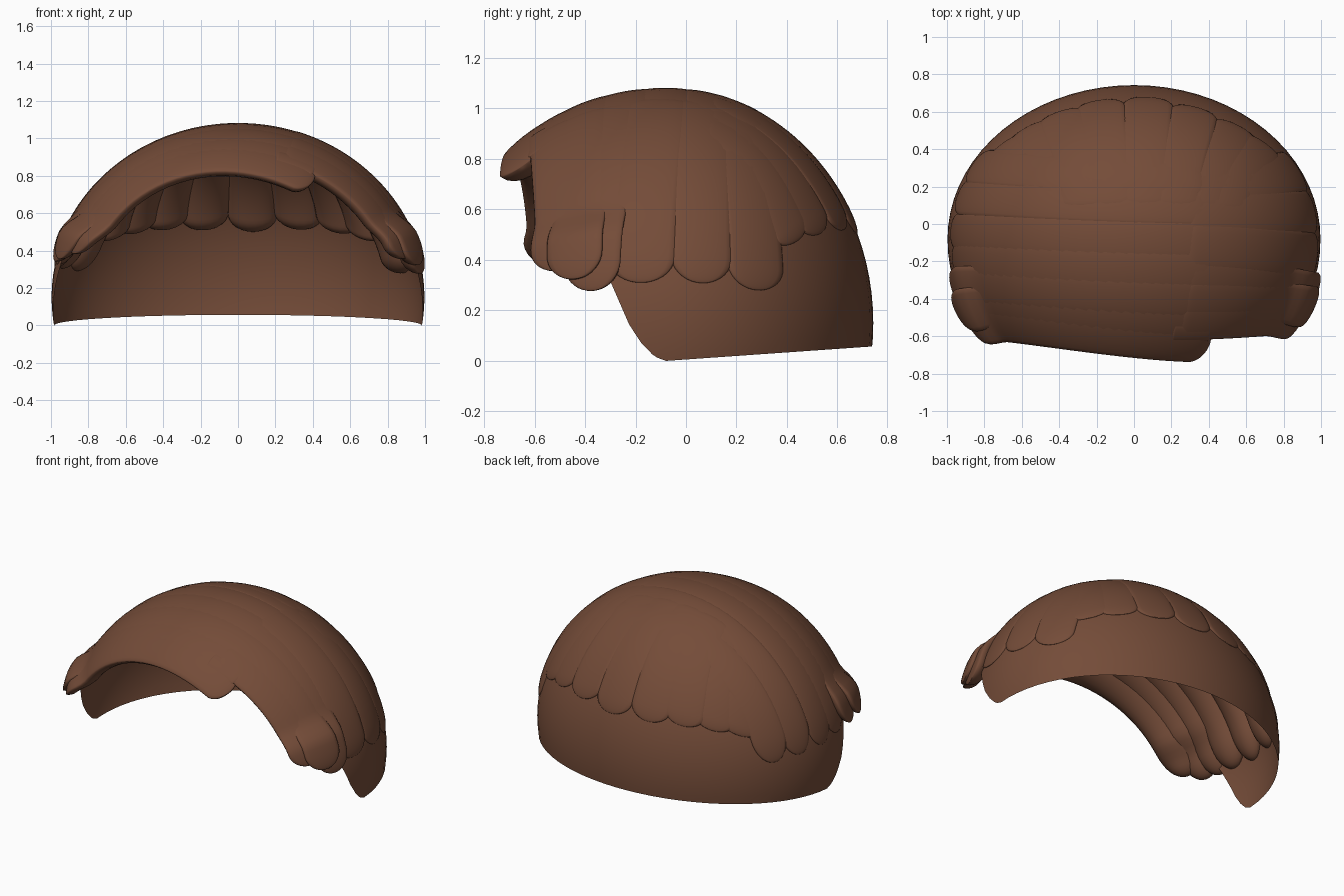
import bpy, bmesh, random
from math import sin, cos, radians, pi, sqrt
from mathutils import Vector

random.seed(4)
if "Cube" in bpy.data.objects:
    bpy.data.objects.remove(bpy.data.objects["Cube"])

brown = bpy.data.materials.new("hair_brown")
brown.use_nodes = True
colour = (0.175, 0.072, 0.04, 1)
brown.diffuse_color = colour
bsdf = brown.node_tree.nodes["Principled BSDF"]
bsdf.inputs["Base Color"].default_value = colour
bsdf.inputs["Roughness"].default_value = 0.8


def on_head(u, r):
    """Map a unit direction to the egg-shaped head, scaled by r."""
    depth = 0.92 if u.y < 0 else 0.825
    return Vector((u.x * r, -0.08 + u.y * depth * r, 0.15 + 0.925 * u.z * r))


def finish(name, bm):
    bmesh.ops.remove_doubles(bm, verts=bm.verts, dist=0.0005)
    bmesh.ops.recalc_face_normals(bm, faces=bm.faces)
    mesh = bpy.data.meshes.new(name)
    bm.to_mesh(mesh)
    bm.free()
    for p in mesh.polygons:
        p.use_smooth = True
    mesh.materials.append(brown)
    obj = bpy.data.objects.new(name, mesh)
    bpy.context.collection.objects.link(obj)


def lock(name, axis, b0, b1, a0, a1, width, lift=0.0, inner=0.09):
    """Flattened tube hugging the head: swings a0..a1 about an axis while
    drifting b0..b1 along it (degrees); lift curls the tip outward."""
    bm = bmesh.new()
    steps, sides = 40, 18
    radius = 0.998 + random.uniform(-0.002, 0.002)
    rings = []
    for i in range(steps + 1):
        t = 0.5 - 0.5 * cos(pi * i / steps)
        swing = a0 + (a1 - a0) * t
        start = max(0, 1 - t / 0.06)
        end = max(0, 1 - (1 - t) / 0.11)
        size = sqrt(max(0, 1 - start ** 2)) * sqrt(max(0, 1 - end ** 2))
        curl = min(1, max(0, (abs(swing) - 58) / 11))
        rise = lift * curl * curl * (3 - 2 * curl)
        ease = t * t * (3 - 2 * t)
        ring = []
        for j in range(sides):
            q = 2 * pi * j / sides
            b = radians(b0 + (b1 - b0) * ease + width * size * cos(q))
            a = radians(swing)
            # Flat outer face, rounded inner face
            bulge = 0.012 * sqrt(sin(q)) if 0 < q < pi else inner * sin(q)
            r = radius + rise + size * bulge
            if axis == "Y":
                u = Vector((cos(b) * sin(a), sin(b), cos(b) * cos(a)))
            else:
                u = Vector((sin(b), cos(b) * sin(a), cos(b) * cos(a)))
            ring.append(bm.verts.new(on_head(u, r)))
        rings.append(ring)
    for r0, r1 in zip(rings, rings[1:]):
        for j in range(sides):
            k = (j + 1) % sides
            bm.faces.new((r0[j], r0[k], r1[k], r1[j]))
    finish(name, bm)


# Scalp: open egg shell, trimmed along the nape and a rounded temple corner
bm = bmesh.new()
bmesh.ops.create_uvsphere(bm, u_segments=72, v_segments=48, radius=1)
for v in bm.verts:
    v.co = on_head(v.co.copy(), 0.997)
trims = [((-0.07, 0), (0.07, -1)), ((-0.1, 0.007), (-0.35, -0.94)),
         ((-0.13, 0.023), (-0.55, -0.83)), ((-0.165, 0.058), (-0.72, -0.69)),
         ((-0.2, 0.105), (-0.83, -0.55)), ((-0.25, 0.2), (-0.92, -0.4))]
for (y, z), (ny, nz) in trims:
    bmesh.ops.bisect_plane(bm, geom=bm.verts[:] + bm.edges[:] + bm.faces[:],
                           plane_co=(0, y, z), plane_no=(0, ny, nz), clear_outer=True)
finish("scalp", bm)

# Right side: locks combed over from the parting (drift start, end, swing, lift)
right = [(-38.5, -29, -74, 0.05), (-30, -23, -77, 0.07), (-21, -16, -78, 0.04),
         (-11, -8, -79, 0), (0, 3, -80, 0), (12, 16, -80, 0), (23, 28, -80, 0)]
for i, (b0, b1, a1, lift) in enumerate(right):
    lock(f"right_lock_{i + 1}", "Y", b0, b1, 31 - i, a1, 7.4, lift)

# Left side: shorter locks falling from the parting
left = [(-29, -27, 76, 0.04), (-21, -22, 79, 0.06), (-13, -18, 82, 0.04),
        (-2, -6, 80, 0), (10, 10, 80, 0), (21, 26, 81, 0)]
for i, (b0, b1, a1, lift) in enumerate(left):
    lock(f"left_lock_{i + 1}", "Y", b0, b1, 16, a1, 8.6 if i > 2 else 7, lift)

# Back: locks falling from the crown to rounded tips above the nape
back = [-44, -34, -23, -10.5, 4.5, 19, 33, 44]
for i, b in enumerate(back):
    lock(f"back_lock_{i + 1}", "X", b * 0.7, b, 12, 68 - abs(b) * 0.16, 7.6)

# Small curl where the parting meets the forehead
lock("parting_curl", "Y", -33, -33, 14, 30, 3.5, 0.0, 0.11)
